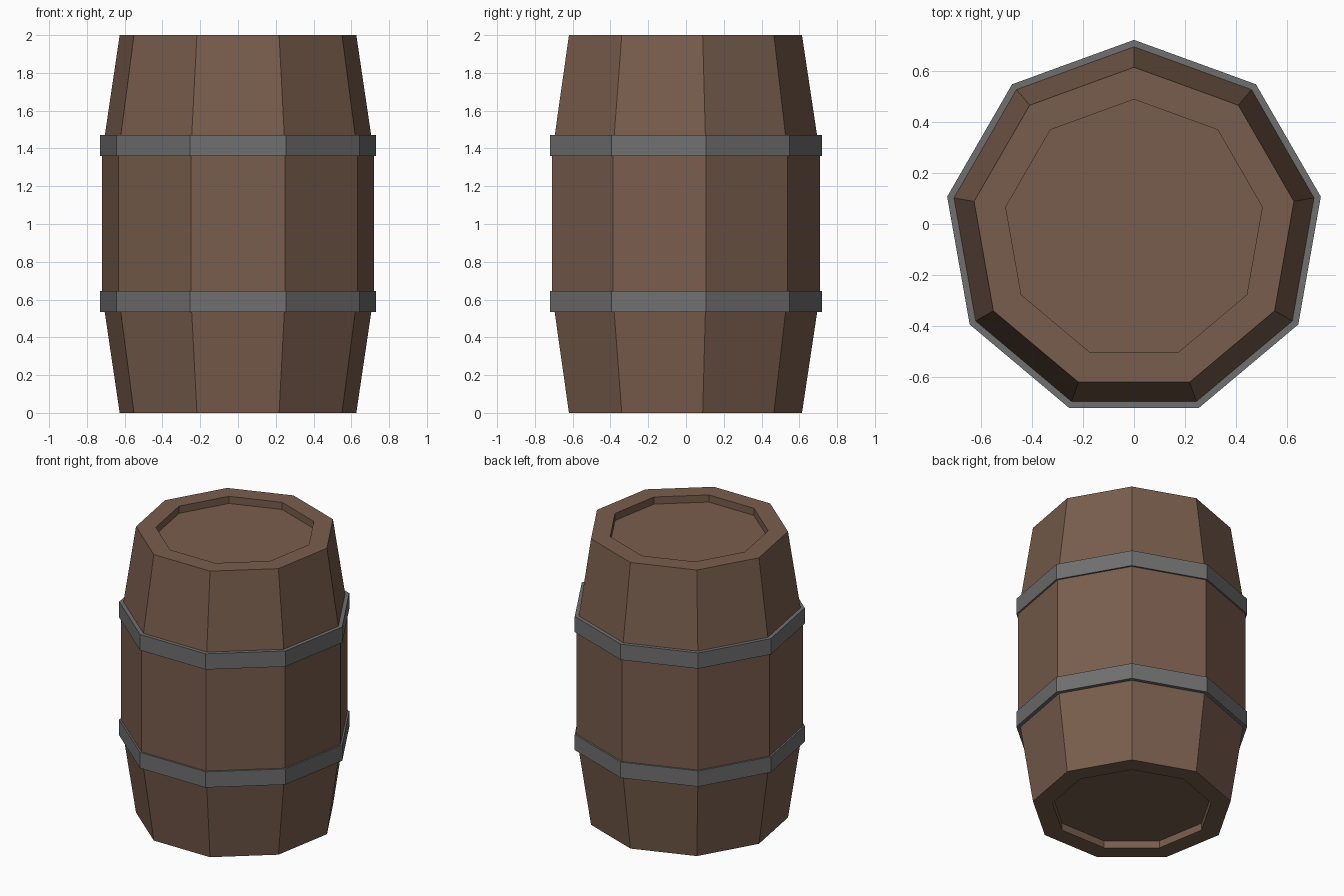
import bpy, bmesh, math

if "Cube" in bpy.data.objects:
    bpy.data.objects.remove(bpy.data.objects["Cube"])

SIDES = 9
CY = -0.022  # nonagon centre, so that its bounding box is centred on y = 0


def material(name, rgb):
    m = bpy.data.materials.new(name)
    m.diffuse_color = (*rgb, 1)
    m.use_nodes = True
    m.node_tree.nodes["Principled BSDF"].inputs["Base Color"].default_value = m.diffuse_color
    return m


def lathe(name, profile, mat, closed_loop=False):
    """Sweep (radius, z) points, listed bottom to top on the outside, round nine sides."""
    bm = bmesh.new()
    rings = []
    for r, z in profile:
        rings.append([bm.verts.new((r * math.cos(a), CY + r * math.sin(a), z))
                      for a in (math.pi / 2 + 2 * math.pi * k / SIDES for k in range(SIDES))])
    pairs = list(zip(rings, rings[1:]))
    if closed_loop:
        pairs.append((rings[-1], rings[0]))
    else:
        bm.faces.new(rings[0][::-1])
        bm.faces.new(rings[-1])
    for lo, hi in pairs:
        for k in range(SIDES):
            n = (k + 1) % SIDES
            bm.faces.new((lo[k], lo[n], hi[n], hi[k]))
    bmesh.ops.recalc_face_normals(bm, faces=bm.faces[:])
    me = bpy.data.meshes.new(name)
    bm.to_mesh(me)
    bm.free()
    me.materials.append(mat)
    ob = bpy.data.objects.new(name, me)
    bpy.context.collection.objects.link(ob)
    return ob


wood = material("brown_wood", (0.19, 0.110, 0.074))
iron = material("grey_iron", (0.16, 0.16, 0.16))

# Barrel body with recessed lids at both ends
lathe("barrel_body", [(0.51, 0.05), (0.51, 0), (0.636, 0), (0.731, 0.63),
                      (0.731, 1.37), (0.636, 2), (0.51, 2), (0.51, 1.95)], wood)

# Iron hoops
for name, z in (("lower_hoop", 0.535), ("upper_hoop", 1.36)):
    lathe(name, [(0.705, z), (0.743, z), (0.743, z + 0.11), (0.705, z + 0.11)], iron, True)
